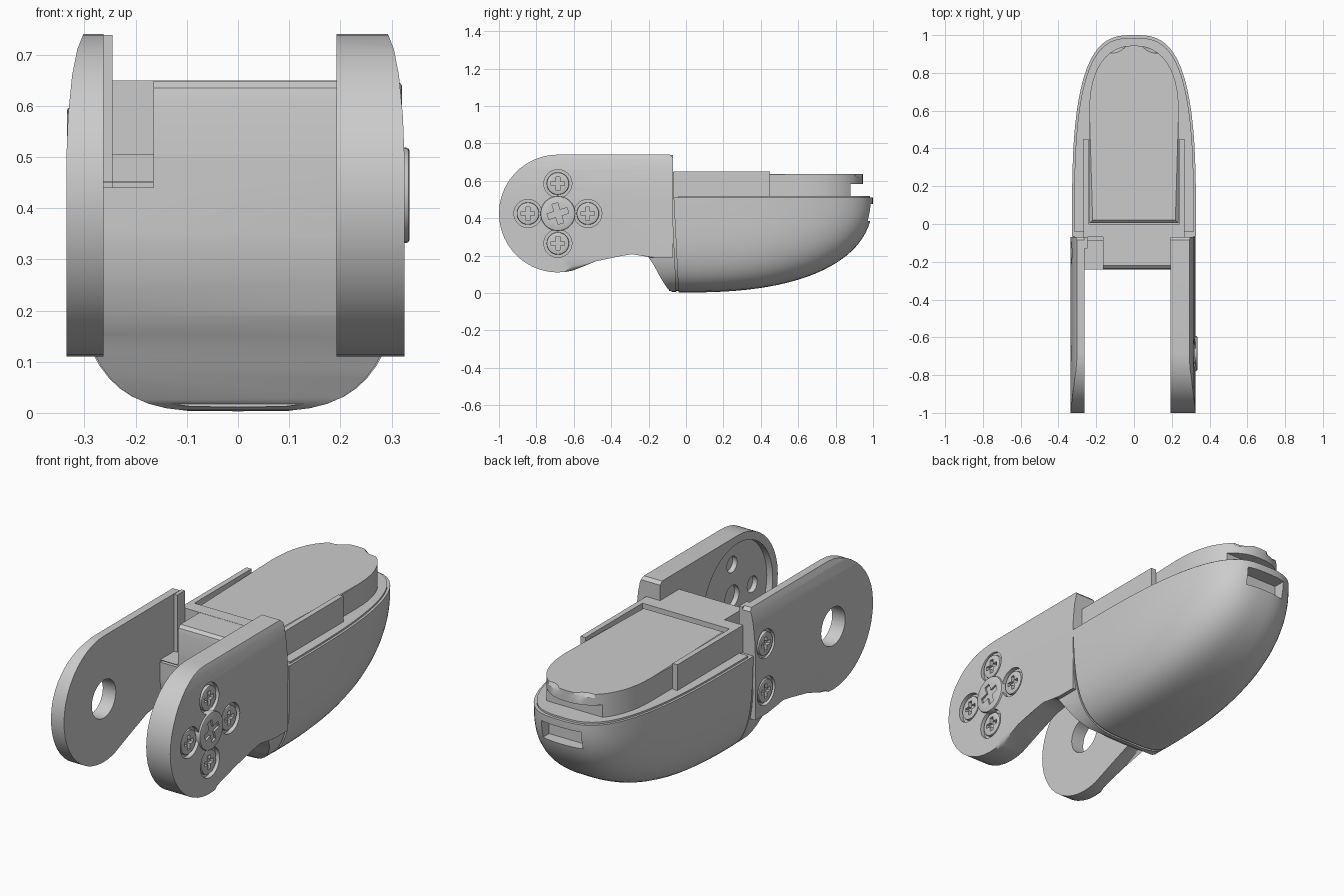
import bpy, bmesh, math

if "Cube" in bpy.data.objects:
    bpy.data.objects.remove(bpy.data.objects["Cube"])

PLACE = {'x': lambda u, v, c: (c, u, v), 'y': lambda u, v, c: (u, c, v), 'z': lambda u, v, c: (u, v, c)}
HUB = (-0.685, 0.425)


def finish(name, bm):
    bmesh.ops.recalc_face_normals(bm, faces=bm.faces)
    me = bpy.data.meshes.new(name)
    bm.to_mesh(me)
    bm.free()
    ob = bpy.data.objects.new(name, me)
    bpy.context.collection.objects.link(ob)
    return ob


def prism(name, pts, axis, a, b, bevel=0, seg=3, keep=lambda e: True):
    """Extrude a 2D outline from a to b; optionally bevel the edges of the b face."""
    bm = bmesh.new()
    ends = [[bm.verts.new(PLACE[axis](u, v, c)) for u, v in pts] for c in (a, b)]
    bm.faces.new(ends[0])
    cap = bm.faces.new(ends[1])
    n = len(pts)
    for i in range(n):
        j = (i + 1) % n
        bm.faces.new((ends[0][i], ends[0][j], ends[1][j], ends[1][i]))
    if bevel:
        edges = [e for e in cap.edges if keep(e)]
        bmesh.ops.bevel(bm, geom=edges, offset=bevel, segments=seg, affect='EDGES', profile=0.5)
    return finish(name, bm)


def rect(u0, u1, v0, v1):
    return [(u0, v0), (u1, v0), (u1, v1), (u0, v1)]


def circle(c, r, n=32):
    return [(c[0] + r * math.cos(2 * math.pi * i / n), c[1] + r * math.sin(2 * math.pi * i / n)) for i in range(n)]


def boolean(ob, cutter, op='DIFFERENCE'):
    m = ob.modifiers.new('cut', 'BOOLEAN')
    m.operation, m.object, m.solver = op, cutter, 'EXACT'
    with bpy.context.temp_override(object=ob, active_object=ob, selected_objects=[ob]):
        bpy.ops.object.modifier_apply(modifier=m.name)
    bpy.data.objects.remove(cutter)


def screw(name, c, r, x_in, x_out, turn=0.0):
    """Round head along x with a cross slot cut in the outer face."""
    ob = prism(name, circle(c, r), 'x', x_in, x_out, 0.006, 2)
    w, l = r * 0.17, r * 0.6
    plus = [(l, -w), (l, w), (w, w), (w, l), (-w, l), (-w, w), (-l, w), (-l, -w), (-w, -w), (-w, -l), (w, -l), (w, -w)]
    plus = [(c[0] + u * math.cos(turn) - v * math.sin(turn), c[1] + u * math.sin(turn) + v * math.cos(turn)) for u, v in plus]
    s = math.copysign(1, x_out - x_in)
    boolean(ob, prism('slot', plus, 'x', x_out - s * 0.018, x_out + s * 0.02))


def section(w, d, top, n, count=28):
    """Half superellipse hanging below z = top."""
    out = []
    for i in range(count + 1):
        t = math.pi * i / count
        co, si = math.cos(t), max(math.sin(t), 0)
        out.append((w * math.copysign(abs(co) ** (2 / n), co), top - d * si ** (2 / n)))
    return out


# Side arms: shared side profile, outer rim rounded, upper part leaning inwards
arm_profile = [(-0.07, 0.725), (-0.085, 0.74)]
for i in range(25):
    t = math.radians(90 + 195 * i / 24)
    arm_profile.append((HUB[0] + 0.315 * math.cos(t), HUB[1] + 0.315 * math.sin(t)))
arm_profile += [(-0.48, 0.17), (-0.35, 0.22), (-0.29, 0.23), (-0.24, 0.222), (-0.2, 0.19), (-0.07, 0.19)]


def arm(name, x_in, x_out):
    ob = prism(name, arm_profile, 'x', x_in, x_out, 0.022, 3,
               lambda e: not all(v.co.y > -0.21 and v.co.z < 0.73 for v in e.verts))
    k = abs(x_out) / 0.335
    half = [(0.35, 0), (0.336, 0.48), (0.332, 0.58), (0.324, 0.66), (0.314, 0.71), (0.298, 0.75)]
    env = [(x * k, z) for x, z in half] + [(-x * k, z) for x, z in reversed(half)]
    boolean(ob, prism('envelope', env, 'y', -1.1, 0.1), 'INTERSECT')
    return ob


right_arm = arm('right_arm', 0.192, 0.325)
left_arm = arm('left_arm', -0.263, -0.335)
boolean(left_arm, prism('bore', circle(HUB, 0.095), 'x', -0.4, -0.2))
prism('left_arm_flange', rect(-0.13, -0.07, 0.42, 0.738), 'x', -0.264, -0.245)

# Inner disc recess, and the ring of screws with their counterbores
boolean(right_arm, prism('recess', circle(HUB, 0.275, 48), 'x', 0.15, 0.225))
for i in range(4):
    a = math.pi / 2 * i
    c = (HUB[0] + 0.16 * math.cos(a), HUB[1] + 0.16 * math.sin(a))
    boolean(right_arm, prism('bore', circle(c, 0.075), 'x', 0.303, 0.4))
    boolean(right_arm, prism('hole', circle(c, 0.04), 'x', 0.2, 0.25))
    screw('ring_screw', c, 0.06, 0.29, 0.32)
boolean(right_arm, prism('hole', circle(HUB, 0.055), 'x', 0.2, 0.25))
screw('hub_screw', HUB, 0.093, 0.3, 0.335, 0.3)
for z in (0.305, 0.54):
    boolean(left_arm, prism('bore', circle((-0.155, z), 0.07), 'x', -0.4, -0.315))
    screw('side_screw', (-0.155, z), 0.057, -0.3, -0.334)

# Yoke base below the arms, trimmed to the hull cross-section
base = prism('yoke_base', [(-0.24, 0.505), (-0.24, 0.34), (-0.225, 0.26), (-0.2, 0.19), (-0.17, 0.145), (-0.135, 0.08),
                           (-0.1, 0.025), (-0.075, 0.006), (-0.052, 0.004), (-0.075, 0.505)], 'x', -0.4, 0.4)
boolean(base, prism('envelope', section(0.324, 0.508, 0.51, 3.6), 'y', -0.5, 0.2), 'INTERSECT')

# Centre block between the arms, with a corner notch beside the left arm
block = prism('centre_block', [(-0.24, 0.45), (-0.24, 0.61), (-0.235, 0.635), (-0.22, 0.648), (-0.05, 0.648), (-0.05, 0.45)],
              'x', -0.263, 0.193)
boolean(block, prism('notch', rect(-0.3, -0.165, -0.3, -0.065), 'z', 0.452, 0.8))
boolean(base, prism('notch', rect(-0.263, -0.165, -0.3, -0.065), 'z', 0.44, 0.8))


# Hull: lofted sections closing towards the rounded nose
def hull_size(y):
    s = max(y, 0)
    return 0.328 * (1 - s ** 3) ** (1 / 3), 0.508 * (1 - s ** 2.4) ** (1 / 2.4)


bm = bmesh.new()
rings = []
stations = [-0.04] + [math.sin(math.radians(88.6) * i / 30) for i in range(1, 31)]
for k, y in enumerate(stations):
    w, d = hull_size(y)
    pts = section(w, d, 0.511, 3.6 - 1.1 * max(y, 0) ** 2)
    rings.append([bm.verts.new((x, y - (0.026 * z / 0.511 if k == 0 else 0), z)) for x, z in pts])
for r0, r1 in zip(rings, rings[1:]):
    for i in range(len(r0)):
        j = (i + 1) % len(r0)
        bm.faces.new((r0[i], r0[j], r1[j], r1[i]))
bm.faces.new(rings[0])
bm.faces.new(rings[-1])
hull = finish('hull', bm)
boolean(hull, prism('port', rect(-0.11, 0.11, 0.385, 0.475), 'y', 0.925, 1.1))

# Filler inside the seam, and the ledge inside the hull rim
prism('seam_core', section(0.315, 0.494, 0.505, 3.6), 'y', -0.09, 0.0)
ledge = [(hull_size(y)[0] * 0.965, y * 0.985) for y in stations]
prism('rim_ledge', ledge + [(-x, y) for x, y in reversed(ledge)], 'z', 0.49, 0.52)

# Raised tray: cross block behind the lid and low walls along its sides
prism('tray_back', rect(-0.268, 0.268, -0.068, 0.0), 'z', 0.5, 0.649)
for s in (-1, 1):
    prism('tray_wall', rect(s * 0.241, s * 0.268, -0.01, 0.45), 'z', 0.5, 0.649)

# Lid with arched nose overhanging a shorter body
lid = [(-0.236, 0.004), (0.236, 0.004)]
for i in range(25):
    t = math.pi * i / 24
    co = math.cos(t)
    lid.append((0.236 * math.copysign(abs(co) ** (2 / 2.3), co), 0.6 + 0.345 * max(math.sin(t), 0) ** (2 / 2.3)))
prism('lid', lid, 'z', 0.582, 0.637, 0.017, 1)
body = prism('lid_body', lid, 'z', 0.5, 0.583)
boolean(body, prism('trim', rect(-0.4, 0.4, 0.88, 1.2), 'z', 0.4, 0.7))

# Smooth shading with sharp edges kept
bpy.ops.object.select_all(action='SELECT')
bpy.context.view_layer.objects.active = hull
bpy.ops.object.shade_smooth_by_angle(angle=math.radians(30))
